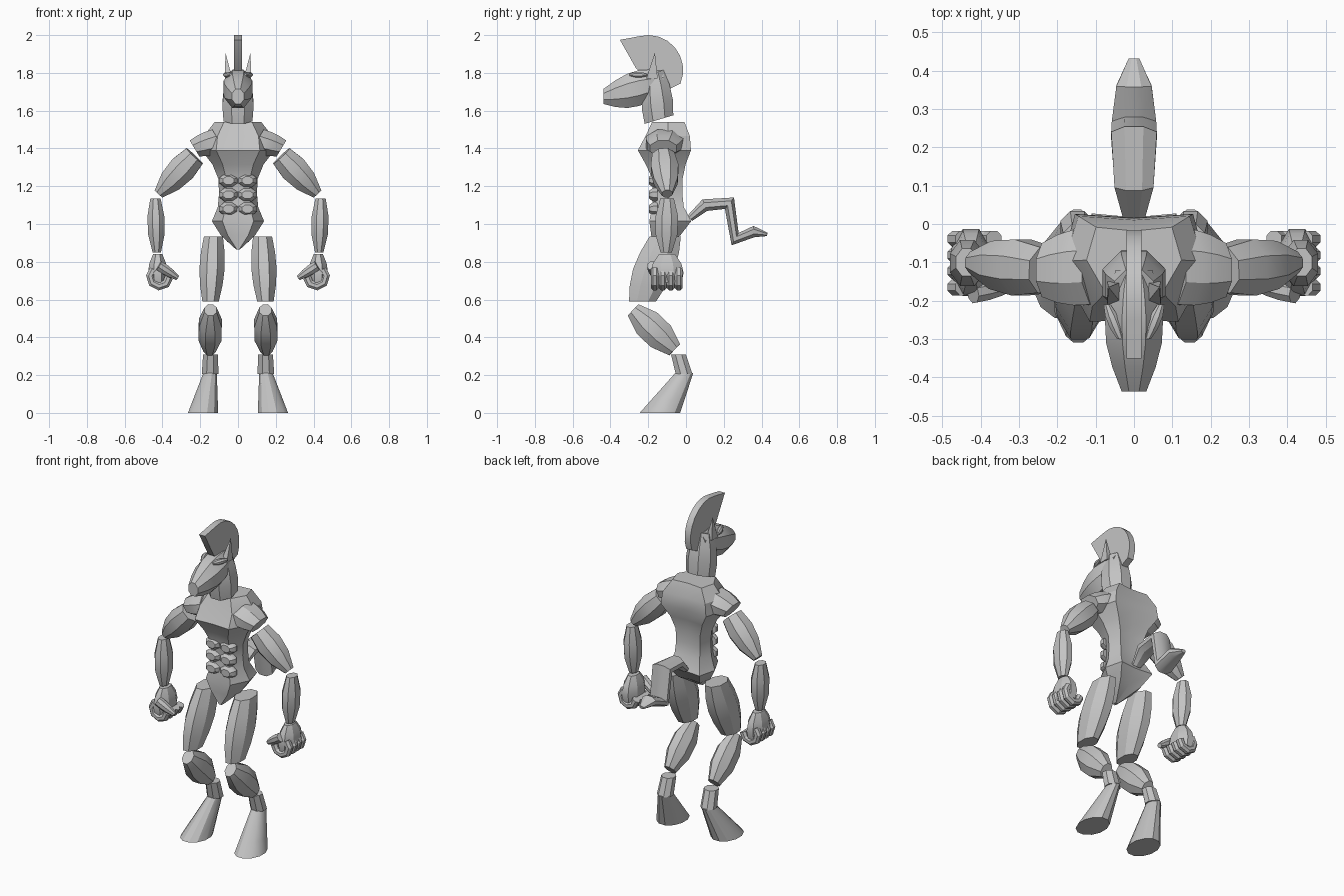
import bpy, bmesh
from math import cos, sin, pi, exp, radians
from mathutils import Vector

cube = bpy.data.objects.get("Cube")
if cube:
    bpy.data.objects.remove(cube)

grey = bpy.data.materials.new("light grey")
grey.use_nodes = True
tone = (.55, .55, .55, 1)
grey.diffuse_color = tone
grey.node_tree.nodes["Principled BSDF"].inputs["Base Color"].default_value = tone

side_axis, depth_axis, up_axis = Vector((1, 0, 0)), Vector((0, 1, 0)), Vector((0, 0, 1))
made = []


def skin(name, rings):
    """Closed surface through a list of equal-length point rings."""
    bm = bmesh.new()
    loops = [[bm.verts.new(point) for point in ring] for ring in rings]
    count = len(loops[0])
    for lower, upper in zip(loops, loops[1:]):
        for i in range(count):
            j = (i + 1) % count
            bm.faces.new((lower[i], lower[j], upper[j], upper[i]))
    bm.faces.new(loops[0])
    bm.faces.new(loops[-1])
    bmesh.ops.recalc_face_normals(bm, faces=bm.faces)
    mesh = bpy.data.meshes.new(name)
    bm.to_mesh(mesh)
    bm.free()
    mesh.materials.append(grey)
    obj = bpy.data.objects.new(name, mesh)
    bpy.context.collection.objects.link(obj)
    made.append(obj)


def tube(name, path, sizes, sides=8, across=side_axis, along=None, pair=False):
    """Skin over a path; sizes hold the half width along 'across' and the half depth."""
    rings = []
    last = len(path) - 1
    for k, (centre, (wide, deep)) in enumerate(zip(path, sizes)):
        tangent = along
        if tangent is None:
            before = path[k] - path[max(k - 1, 0)]
            after = path[min(k + 1, last)] - path[k]
            tangent = before.normalized() + after.normalized()
        tangent = tangent.normalized()
        u = (across - tangent * across.dot(tangent)).normalized()
        v = tangent.cross(u)
        grow = 1 / cos(pi / sides)
        angles = [pi * (2 * i + 1) / sides for i in range(sides)]
        rings.append([centre + grow * (u * cos(a) * wide + v * sin(a) * deep)
                      for a in angles])
    if pair:
        skin("left_" + name, rings)
        skin("right_" + name, [[(-p.x, p.y, p.z) for p in ring] for ring in rings])
    else:
        skin(name, rings)


def limb(name, start, end, wide, deep, top=.5, tip=.5, bulge=.5, steps=4, **options):
    """Straight part whose size runs from top to tip and swells in the middle."""
    start, end = Vector(start), Vector(end)
    path, sizes = [], []
    for k in range(steps):
        t = k / (steps - 1)
        size = top + (tip - top) * t + bulge * sin(pi * t)
        path.append(start.lerp(end, t))
        sizes.append((wide * size, deep * size))
    tube(name, path, sizes, **options)


def bump(t, centre, spread):
    return exp(-((t - centre) / spread) ** 2)


# Torso: hips and chest swell from a narrow waist, closing to the crotch
levels = 10
torso = []
for k in range(levels):
    t = k / (levels - 1)
    z = .865 + .675 * t
    close = min(1, .1 + 6 * t)
    chest, hips = bump(t, .82, .15), bump(t, .2, .1)
    width = close * (.1 + .04 * hips + .1 * chest)
    front = -.175 - .08 * bump(t, .78, .13) - .02 * hips
    back = -.02 + .05 * hips + .05 * chest - .14 * (1 - close)
    half = [(.6 * width, front), (width, (front + back) / 2), (.8 * width, back)]
    ring = [(0, front + .006, z)] + [(x, y, z) for x, y in half]
    ring += [(0, back - .01, z)] + [(-x, y, z) for x, y in reversed(half)]
    torso.append(ring)
skin("torso", torso)

# Shoulder caps with a slanted socket
limb("shoulder", (.1, -.11, 1.44), (.23, -.12, 1.4), .1, .07, 1, .7, .1,
     across=depth_axis, along=Vector((1, 0, -.6)), pair=True)

# Stomach muscles
for row in range(3):
    z = 1.08 + .075 * row
    limb(f"stomach_row_{row + 1}", (.05, -.15, z), (.05, -.195, z), .048, .035,
         1, .6, .2, along=depth_axis, pair=True)

# Head and neck
limb("head", (0, -.12, 1.75), (0, -.437, 1.675), .08, .1, .6, .4, .45,
     steps=6, along=depth_axis)
limb("neck", (0, -.143, 1.553), (0, -.17, 1.8), .085, .088, .9, .6, .2,
     along=Vector((0, -.3, 1)))
limb("ear", (.05, -.18, 1.77), (.066, -.165, 1.905), .02, .03, 1, .02, 0,
     sides=4, along=up_axis, pair=True)
limb("brow", (.035, -.3, 1.79), (.07, -.21, 1.79), .018, .016,
     along=depth_axis, pair=True)

# Crest: a flat fan on a circular arc
fan = [(-.35, 1.975)]
for k in range(9):
    a = radians(105 - 16 * k)
    fan.append((-.2 + .185 * cos(a), 1.815 + .185 * sin(a)))
fan += [(-.12, 1.7), (-.265, 1.825)]
skin("crest", [[(x, y, z) for y, z in fan] for x in (-.02, .02)])

# Arms
limb("upper_arm", (.23, -.12, 1.36), (.42, -.1, 1.16), .07, .07, .85, .4, .4,
     across=depth_axis, pair=True)
limb("forearm", (.437, -.1, 1.135), (.43, -.105, .85), .045, .06, .6, .5,
     along=up_axis, pair=True)

# Fists with curled fingers
limb("palm", (.425, -.1, .84), (.425, -.1, .69), .05, .085, .5, .9, .3,
     along=up_axis, pair=True)
for finger in range(4):
    y = -.165 + .042 * finger
    curl = [.9 - .8 * k for k in range(6)]
    path = [Vector((.415 + .05 * cos(a), y, .72 + .05 * sin(a))) for a in curl]
    tube(f"finger_{finger + 1}", path, [(.021, .022)] * len(path),
         across=depth_axis, pair=True)
limb("thumb", (.42, -.18, .78), (.32, -.16, .715), .026, .026, 1, .5, .2,
     across=up_axis, pair=True)

# Legs
limb("thigh", (.13, -.11, .935), (.145, -.23, .59), .067, .11, .75, .65, .3,
     steps=5, along=up_axis, pair=True)
limb("shin", (.145, -.28, .545), (.15, -.06, .335), .065, .083, pair=True)
limb("ankle", (.145, -.04, .31), (.148, -.01, .205), .044, .044, .9, 1, 0,
     along=up_axis, pair=True)
limb("foot", (.148, -.01, .21), (.185, -.138, 0), .08, .107, .45, 1, 0,
     sides=12, along=up_axis, pair=True)

# Tail: bent path, widest in the middle, ending in a point
bends = [(.02, 1.03), (.1, 1.1), (.23, 1.11), (.26, .92), (.36, .96), (.43, .945)]
path = [Vector((0, y, z)) for y, z in bends]
swell = [.06 * sin(pi * (k + .4) / 5.5) ** .5 for k in range(len(path))]
tube("tail", path, [(s, .65 * s) for s in swell])

# Smooth shading with crisp edges
bpy.ops.object.select_all(action='DESELECT')
for obj in made:
    obj.select_set(True)
bpy.context.view_layer.objects.active = made[0]
bpy.ops.object.shade_smooth_by_angle(angle=radians(28))
